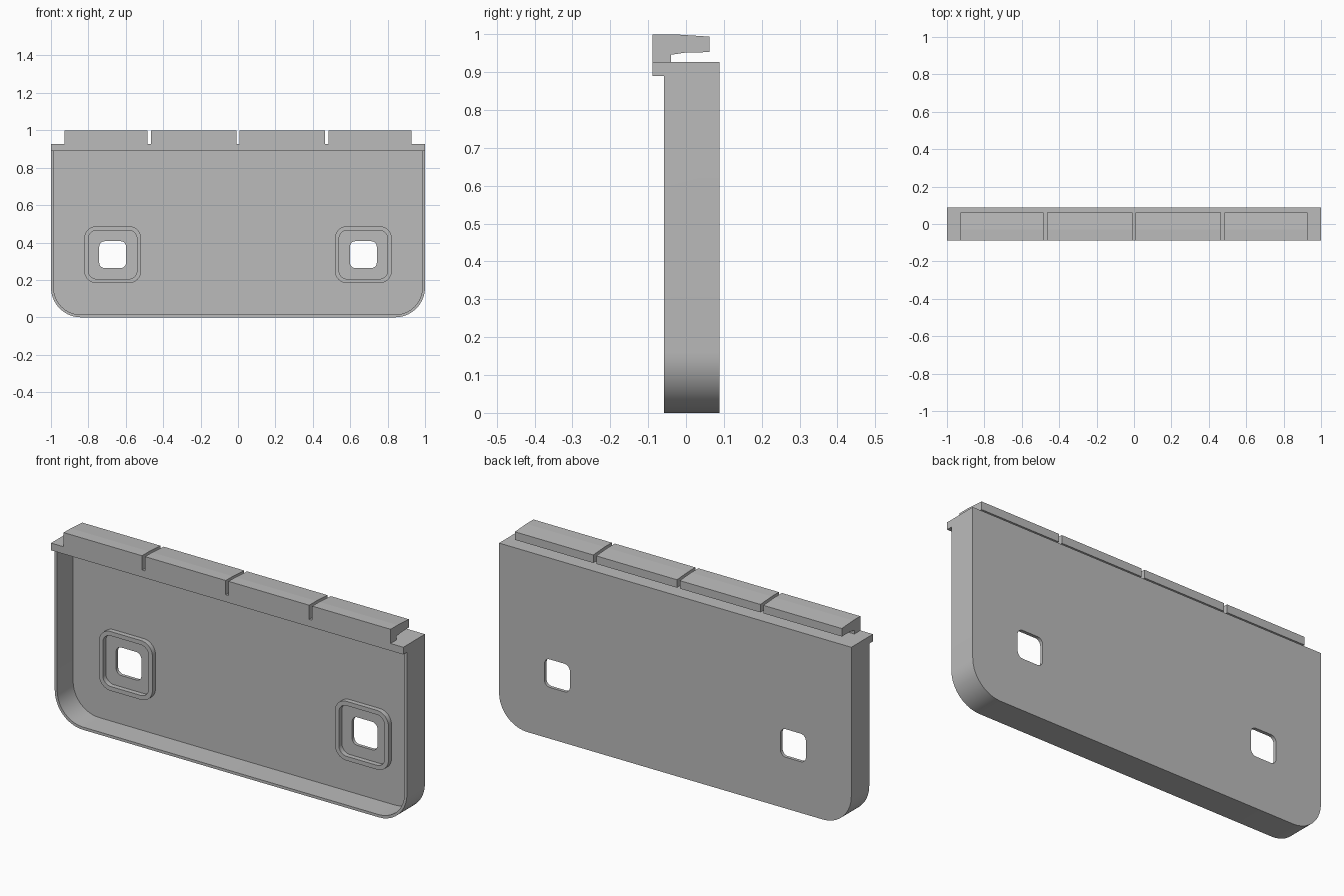
import bpy, bmesh, math
from mathutils import Vector

if "Cube" in bpy.data.objects:
    bpy.data.objects.remove(bpy.data.objects["Cube"], do_unlink=True)

grey = bpy.data.materials.new("plain grey")
grey.use_nodes = True
grey.diffuse_color = (0.5, 0.5, 0.5, 1)
grey.node_tree.nodes["Principled BSDF"].inputs["Base Color"].default_value = (0.5, 0.5, 0.5, 1)

FRONT, BACK, LIP_FRONT = -0.058, 0.088, -0.088
TOP, RAIL_BOTTOM = 0.927, 0.89
WALL, FLOOR = 0.014, 0.071


def extrude(name, points, offset):
    """Solid made by pushing a flat outline along an offset."""
    bm = bmesh.new()
    face = bm.faces.new([bm.verts.new(p) for p in points])
    result = bmesh.ops.extrude_face_region(bm, geom=[face], use_keep_orig=True)
    moved = [v for v in result["geom"] if isinstance(v, bmesh.types.BMVert)]
    bmesh.ops.translate(bm, verts=moved, vec=Vector(offset))
    bmesh.ops.recalc_face_normals(bm, faces=bm.faces)
    mesh = bpy.data.meshes.new(name)
    bm.to_mesh(mesh)
    bm.free()
    mesh.materials.append(grey)
    obj = bpy.data.objects.new(name, mesh)
    bpy.context.collection.objects.link(obj)
    return obj


def rounded_block(name, x0, x1, z0, z1, y0, y1, r_low, r_high, steps=10):
    """Block along y with its own radius for the lower and upper corners."""
    points = []
    corners = [(x1, z1, r_high, -1, -1), (x0, z1, r_high, 1, -1),
               (x0, z0, r_low, 1, 1), (x1, z0, r_low, -1, 1)]
    for i, (x, z, r, sx, sz) in enumerate(corners):
        if r == 0:
            points.append((x, y0, z))
            continue
        for k in range(steps + 1):
            a = (i + k / steps) * math.pi / 2
            points.append((x + sx * r + r * math.cos(a), y0, z + sz * r + r * math.sin(a)))
    return extrude(name, points, (0, y1 - y0, 0))


def combine(target, tool, operation):
    mod = target.modifiers.new(operation, "BOOLEAN")
    mod.operation, mod.object, mod.solver = operation, tool, "EXACT"
    bpy.context.view_layer.objects.active = target
    bpy.ops.object.modifier_apply(modifier=mod.name)
    bpy.data.objects.remove(tool, do_unlink=True)


def shade(obj):
    bpy.ops.object.select_all(action="DESELECT")
    obj.select_set(True)
    bpy.context.view_layer.objects.active = obj
    bpy.ops.object.shade_smooth_by_angle(angle=math.radians(30))


def square(name, cx, half, y0, y1, r):
    cz = 0.335
    return rounded_block(name, cx - half, cx + half, cz - half, cz + half, y0, y1, r, r)


# Open tray with rounded lower corners and a projecting lip along the top
tray = rounded_block("tray", -1, 1, 0, TOP, FRONT, BACK, 0.16, 0)
cavity = rounded_block("cavity", -1 + WALL, 1 - WALL, WALL, RAIL_BOTTOM,
                       FRONT - 0.1, FLOOR, 0.146, 0)
combine(tray, cavity, "DIFFERENCE")
lip = rounded_block("lip", -1, 1, RAIL_BOTTOM, TOP, LIP_FRONT, FRONT + 0.01, 0, 0)
combine(tray, lip, "UNION")

# Square holes through the back panel, each inside a raised rim
for side, cx in (("right", -0.67), ("left", 0.67)):
    combine(tray, square("hole", cx, 0.072, 0, 0.2, 0.03), "DIFFERENCE")
    rim = square(side + "_hole_rim", cx, 0.152, FLOOR - 0.025, FLOOR + 0.002, 0.065)
    combine(rim, square("rim_opening", cx, 0.13, 0, 0.2, 0.045), "DIFFERENCE")
    shade(rim)
shade(tray)

# Four hooked clips along the top
hook = [(LIP_FRONT, TOP - 0.002), (-0.04, TOP - 0.002), (-0.04, 0.946), (0.0, 0.952),
        (0.062, 0.953), (0.062, 0.994), (0.0, 0.998), (-0.03, 1), (LIP_FRONT, 1)]
for i, (x0, x1) in enumerate([(-0.928, -0.483), (-0.466, -0.008),
                              (0.008, 0.466), (0.483, 0.928)]):
    extrude(f"clip_{i + 1}", [(x0, y, z) for y, z in hook], (x1 - x0, 0, 0))
